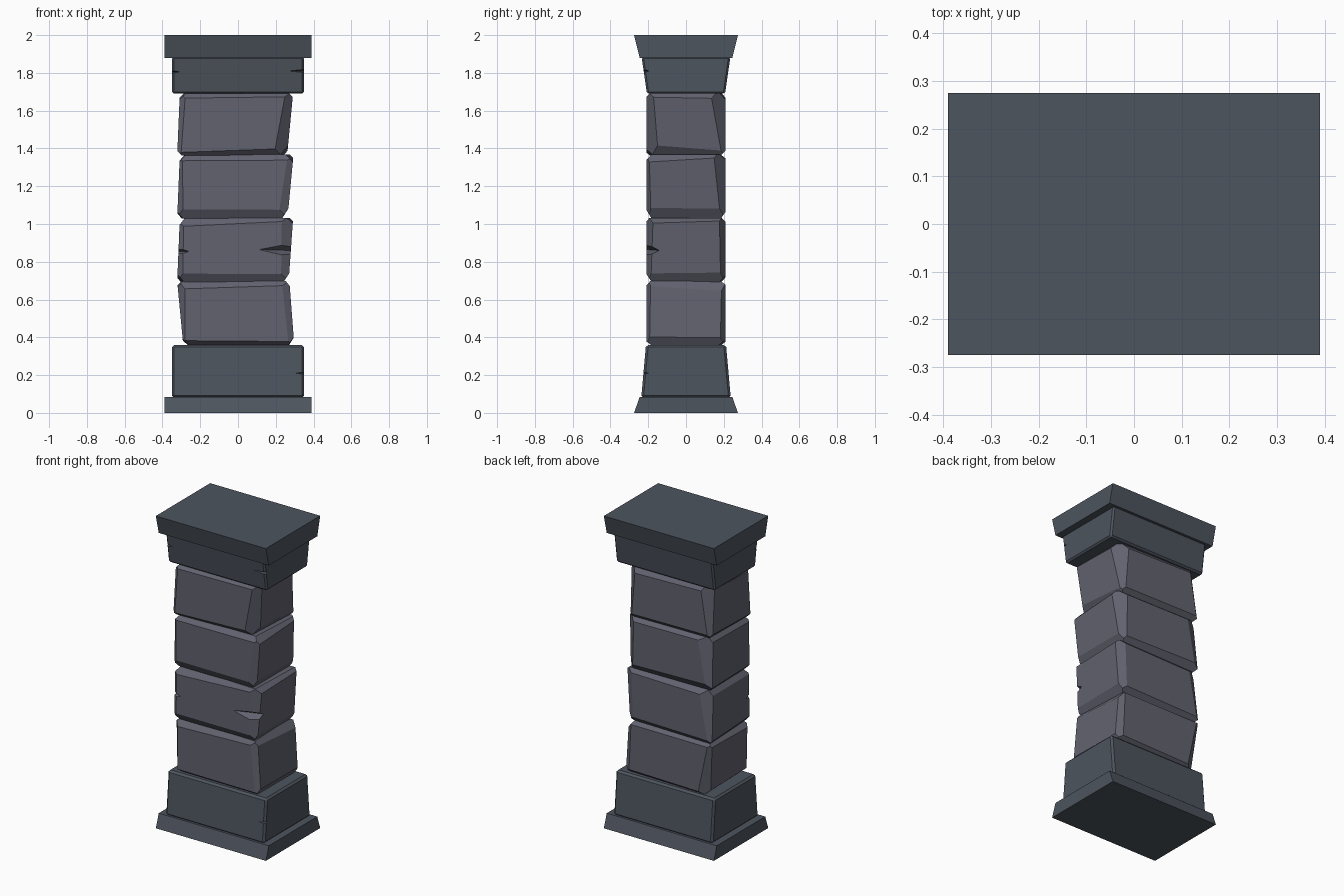
import bpy, bmesh, random
from mathutils import Vector

if "Cube" in bpy.data.objects:
    bpy.data.objects.remove(bpy.data.objects["Cube"])

random.seed(4)


def material(name, rgb):
    m = bpy.data.materials.new(name)
    m.diffuse_color = (*rgb, 1)
    m.use_nodes = True
    m.node_tree.nodes["Principled BSDF"].inputs["Base Color"].default_value = m.diffuse_color
    return m


slate = material("dark_slate", (0.075, 0.09, 0.112))
rock = material("grey_stone", (0.12, 0.122, 0.158))


def finish(bm, name, mat=None):
    bmesh.ops.recalc_face_normals(bm, faces=bm.faces)
    me = bpy.data.meshes.new(name)
    bm.to_mesh(me)
    bm.free()
    ob = bpy.data.objects.new(name, me)
    bpy.context.collection.objects.link(ob)
    if mat:
        me.materials.append(mat)
    return ob


def solid(points):
    """Convex solid through the given points, with coplanar faces merged."""
    bm = bmesh.new()
    for p in points:
        bm.verts.new(p)
    bmesh.ops.convex_hull(bm, input=bm.verts[:])
    bmesh.ops.dissolve_limit(bm, angle_limit=0.002, verts=bm.verts[:], edges=bm.edges[:])
    return bm


def slab(name, hx, y0, y1, z0, z1, bevel=0):
    """Block straight in x whose depth flares from y0 to y1."""
    bm = solid([(sx * hx, sy * y, z) for sx in (-1, 1) for sy in (-1, 1)
                for y, z in ((y0, z0), (y1, z1))])
    if bevel:
        bmesh.ops.bevel(bm, geom=bm.edges[:], offset=bevel, segments=1, affect='EDGES')
    return finish(bm, name, slate)


def cut(bm, a, b, c, centre):
    """Slice off everything beyond the plane through a, b, c."""
    a, b, c = Vector(a), Vector(b), Vector(c)
    n = (b - a).cross(c - a).normalized()
    if n.dot(a - centre) < 0:
        n = -n
    bmesh.ops.bisect_plane(bm, geom=bm.verts[:] + bm.edges[:] + bm.faces[:],
                           plane_co=a, plane_no=n, clear_outer=True)
    rim = [e for e in bm.edges if e.is_boundary]
    if rim:
        bmesh.ops.holes_fill(bm, edges=rim, sides=0)


def stone(name, z0, z1, left, right, corners):
    """Rough block: left/right give x at (bottom, top); corners are chamfers."""
    hy = 0.21
    xs = {-1: left, 1: right}
    bm = solid([(xs[sx][k], sy * hy, z) for sx in (-1, 1) for sy in (-1, 1)
                for k, z in enumerate((z0, z1))])
    mid = Vector((0, 0, (z0 + z1) / 2))
    # vertical corner chamfers: inset at bottom, inset at top, inset in y
    for (sx, sy), (b, t, d) in corners.items():
        x = xs[sx]
        cut(bm, (x[0] - sx * b, sy * hy, z0), (x[1] - sx * t, sy * hy, z1),
            (sum(x) / 2, sy * (hy - d), mid.z), mid)
    # worn top and bottom edges
    for k, z, s in ((0, z0, 1), (1, z1, -1)):
        for side in (-1, 1):
            h = [random.uniform(0.014, 0.05) for _ in range(4)]
            y = side * hy
            cut(bm, (left[k], y, z + s * h[0]), (right[k], y, z + s * h[1]),
                (0, y - side * 0.028, z), mid)
            x = xs[side][k]
            cut(bm, (x, -hy, z + s * h[2]), (x, hy, z + s * h[3]),
                (x - side * 0.028, 0, z), mid)
    return finish(bm, name, rock)


def notch(ob, x, y, z, dx, dy, h, tilt=0):
    """Wedge-shaped crack biting into a vertical corner at x, y."""
    sx, sy = (1 if x > 0 else -1), (1 if y > 0 else -1)
    ox, oy = x + sx * 0.04, y + sy * 0.04
    cutter = finish(solid([(x - sx * dx, y + sy * 0.005, z + tilt),
                           (x + sx * 0.005, y - sy * dy, z),
                           (ox, oy, z + h), (ox, oy, z - h)]), "crack_cutter")
    cutter.hide_render = True
    mod = ob.modifiers.new("crack", 'BOOLEAN')
    mod.operation, mod.object, mod.solver = 'DIFFERENCE', cutter, 'EXACT'
    bpy.context.view_layer.objects.active = ob
    bpy.ops.object.modifier_apply(modifier=mod.name)
    bpy.data.objects.remove(cutter)


# foot and crown
slab("foot_slab", 0.39, 0.275, 0.245, 0, 0.085)
base = slab("base_block", 0.35, 0.237, 0.212, 0.08, 0.36, 0.012)
cap = slab("capital_block", 0.35, 0.207, 0.235, 1.69, 1.885, 0.01)
slab("crown_slab", 0.39, 0.245, 0.275, 1.88, 2.0)

# shaft stones, bottom to top
FR, FL, BR, BL = (1, -1), (-1, -1), (1, 1), (-1, 1)
stone("shaft_stone_1", 0.36, 0.697, (-0.29, -0.322), (0.298, 0.272),
      {FR: (0.03, 0.04, 0.02), FL: (0.01, 0.04, 0.03),
       BR: (0.04, 0.03, 0.025), BL: (0.06, 0.02, 0.03)})
split = stone("shaft_stone_2", 0.693, 1.033, (-0.322, -0.308), (0.268, 0.292),
              {FR: (0.04, 0.06, 0.03), FL: (0.03, 0.02, 0.02),
               BR: (0.04, 0.05, 0.03), BL: (0.02, 0.07, 0.03)})
stone("shaft_stone_3", 1.03, 1.367, (-0.322, -0.308), (0.262, 0.294),
      {FR: (0.05, 0.03, 0.02), FL: (0.03, 0.015, 0.02),
       BR: (0.03, 0.07, 0.045), BL: (0.03, 0.08, 0.03)})
stone("shaft_stone_4", 1.363, 1.695, (-0.322, -0.308), (0.26, 0.292),
      {FR: (0.07, 0.04, 0.05), FL: (0.02, 0.03, 0.02),
       BR: (0.02, 0.08, 0.05), BL: (0.02, 0.06, 0.04)})

# cracks
notch(split, 0.28, -0.21, 0.86, 0.18, 0.07, 0.065, 0.005)
notch(split, -0.315, -0.21, 0.855, 0.06, 0.06, 0.045)
notch(cap, 0.35, -0.222, 1.81, 0.09, 0.03, 0.022)
notch(cap, -0.35, -0.222, 1.805, 0.05, 0.03, 0.025)
notch(base, 0.35, -0.225, 0.21, 0.05, 0.03, 0.022)
notch(base, 0.35, -0.22, 0.31, 0.03, 0.015, 0.04, 0.03)
